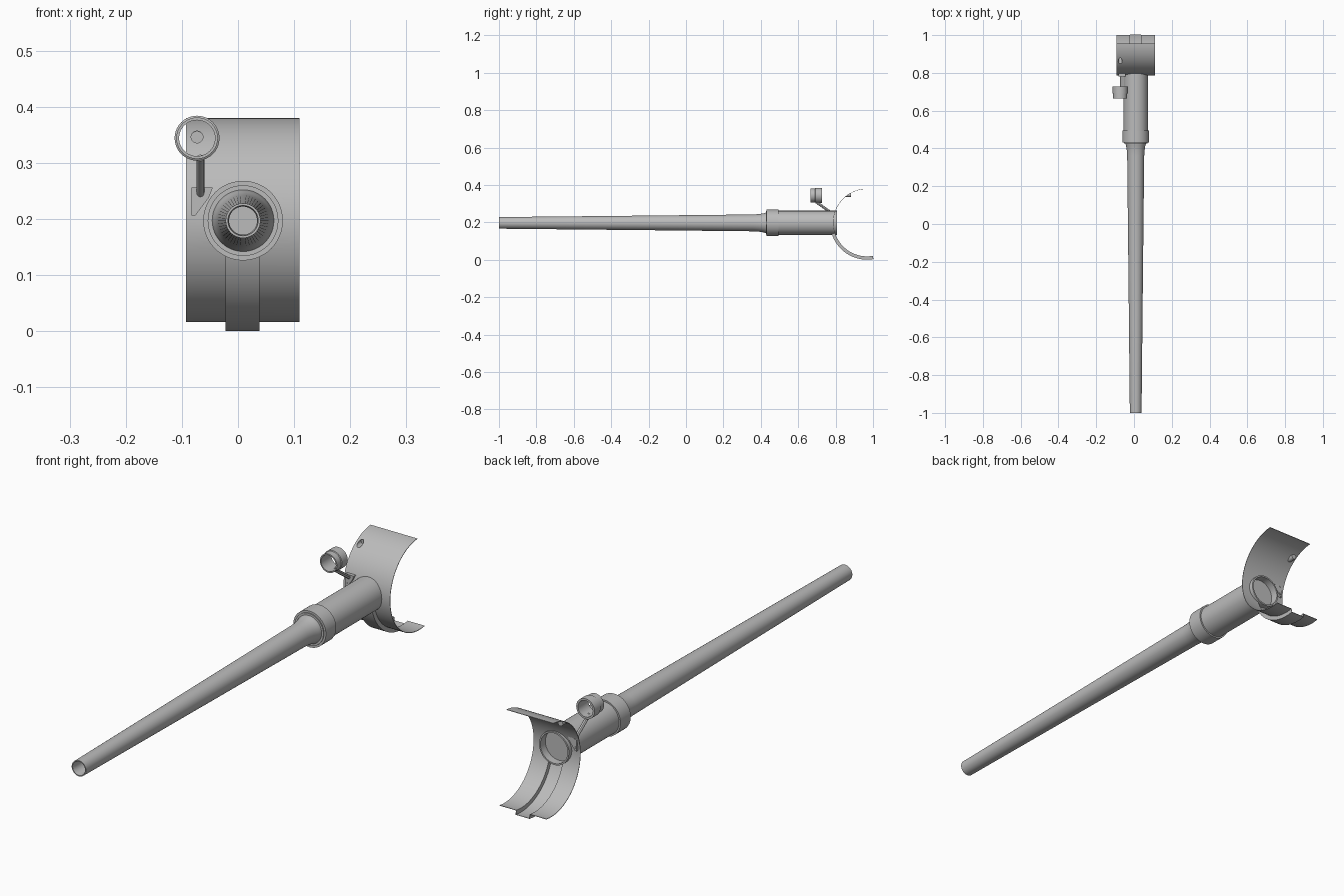
import bpy, bmesh, math
from mathutils import Vector

if "Cube" in bpy.data.objects:
    bpy.data.objects.remove(bpy.data.objects["Cube"])

steel = bpy.data.materials.new("steel_grey")
steel.diffuse_color = (0.5, 0.5, 0.5, 1)
steel.use_nodes = True
steel.node_tree.nodes["Principled BSDF"].inputs["Base Color"].default_value = steel.diffuse_color
CX, CZ = 0.009, 0.197          # barrel axis
SY, SZ, SR = 0.968, 0.198, 0.181   # centre and radius of the curved shield


def finish(name, bm, angle=30):
    bmesh.ops.recalc_face_normals(bm, faces=bm.faces)
    me = bpy.data.meshes.new(name)
    bm.to_mesh(me)
    bm.free()
    me.materials.append(steel)
    ob = bpy.data.objects.new(name, me)
    bpy.context.collection.objects.link(ob)
    smooth(ob, angle)
    return ob


def smooth(ob, angle=30):
    bpy.ops.object.select_all(action='DESELECT')
    ob.select_set(True)
    bpy.context.view_layer.objects.active = ob
    bpy.ops.object.shade_smooth_by_angle(angle=math.radians(angle))


def lathe(name, profile, x, z, n=48, closed=False):
    """Revolve (radius, y) points around an axis parallel to y."""
    bm = bmesh.new()
    vs = [bm.verts.new((x + r, y, z)) for r, y in profile]
    pairs = list(zip(vs, vs[1:])) + ([(vs[-1], vs[0])] if closed else [])
    es = [bm.edges.new(p) for p in pairs]
    bmesh.ops.spin(bm, geom=vs + es, cent=(x, 0, z), axis=(0, 1, 0),
                   angle=2 * math.pi, steps=n)
    bmesh.ops.remove_doubles(bm, verts=bm.verts, dist=1e-5)
    return finish(name, bm)


def prism(name, outline, y0, y1):
    """Extrude an (x, z) outline along y."""
    bm = bmesh.new()
    f = bm.faces.new([bm.verts.new((x, y0, z)) for x, z in outline])
    ext = bmesh.ops.extrude_face_region(bm, geom=[f])
    bmesh.ops.translate(bm, vec=(0, y1 - y0, 0),
                        verts=[v for v in ext["geom"] if isinstance(v, bmesh.types.BMVert)])
    return finish(name, bm)


def rod(name, a, b, r, n=12):
    a, b = Vector(a), Vector(b)
    bm = bmesh.new()
    m = (b - a).to_track_quat('Z', 'Y').to_matrix().to_4x4()
    m.translation = (a + b) / 2
    bmesh.ops.create_cone(bm, cap_ends=True, segments=n, radius1=r, radius2=r,
                          depth=(b - a).length, matrix=m)
    return finish(name, bm)


# Tapered hollow barrel with a flared root
lathe("barrel", [(0, 0.7), (0.025, 0.7), (0.025, -0.985), (0.027, -1), (0.031, -1),
                 (0.038, -0.3), (0.045, 0.36), (0.047, 0.39), (0.051, 0.415),
                 (0.056, 0.43), (0.056, 0.45)], CX, CZ)

# Sleeve with recessed rear disc, and its front collar
lathe("sleeve", [(0.05, 0.44), (0.065, 0.44), (0.065, 0.806), (0.059, 0.806),
                 (0.059, 0.775), (0, 0.775)], CX, CZ)
lathe("collar", [(0.054, 0.427), (0.063, 0.427), (0.063, 0.431), (0.071, 0.431),
                 (0.071, 0.495), (0.064, 0.495)], CX, CZ)

# Curved shield: arc sheet with a raised channel down its lower half
bm = bmesh.new()
rows = []
low, high, n = math.radians(-100), math.radians(86), 62
for i in range(n + 1):
    a = low + (high - low) * i / n
    step = 0.016 if a < math.radians(-15) else 0.0
    row = []
    for x, dr in [(-0.093, 0), (-0.022, 0), (-0.0215, step), (0.0375, step),
                  (0.038, 0), (0.11, 0)]:
        r = SR + dr
        row.append(bm.verts.new((x, SY - r * math.cos(a), SZ + r * math.sin(a))))
    rows.append(row)
for p, q in zip(rows, rows[1:]):
    for j in range(5):
        bm.faces.new((p[j], p[j + 1], q[j + 1], q[j]))
shield = finish("shield", bm)
mod = shield.modifiers.new("thickness", 'SOLIDIFY')
mod.thickness, mod.offset = 0.002, 0
cutters = [rod("barrel_hole_cutter", (CX, 0.7, CZ), (CX, 0.9, CZ), 0.0625, 48),
           rod("sight_hole_cutter", (-0.073, 0.8, 0.346), (-0.073, 0.93, 0.346), 0.0105, 24)]
for c in cutters:
    c.hide_render = True
    mod = shield.modifiers.new("hole", 'BOOLEAN')
    mod.object, mod.operation, mod.solver = c, 'DIFFERENCE', 'EXACT'
bpy.ops.object.select_all(action='DESELECT')
shield.select_set(True)
bpy.context.view_layer.objects.active = shield
for name in [m.name for m in shield.modifiers]:
    bpy.ops.object.modifier_apply(modifier=name)
for c in cutters:
    bpy.data.objects.remove(c)
smooth(shield)

# Shallow cup behind the sight hole
cup = lathe("sight_hole_cup", [(0.0105, 0.85), (0.0105, 0.883), (0, 0.883)], -0.073, 0.346, 24)
bm = bmesh.new()
bm.from_mesh(cup.data)
for v in bm.verts:              # front rim follows the shield curve
    if v.co.y < 0.86:
        v.co.y = SY - math.sqrt(SR ** 2 - (v.co.z - SZ) ** 2)
bm.to_mesh(cup.data)
bm.free()

# Ring sight: open tube with a wider rear band
lathe("sight_ring", [(0.032, 0.665), (0.037, 0.665), (0.037, 0.69), (0.04, 0.692),
                     (0.04, 0.728), (0.032, 0.728)], -0.073, 0.344, 40, closed=True)

# Sight stem and mounting bracket
rod("sight_stem", (-0.067, 0.695, 0.309), (-0.067, 0.79, 0.242), 0.007)
prism("sight_bracket", [(-0.083, 0.256), (-0.045, 0.256), (-0.052, 0.238),
                        (-0.076, 0.206), (-0.083, 0.206)], 0.782, 0.797)

# Bracket rivets showing on the rear of the shield
for z in (0.22, 0.25):
    rod("bracket_rivet", (-0.075, 0.78, z), (-0.075, 0.799, z), 0.004, 10)
